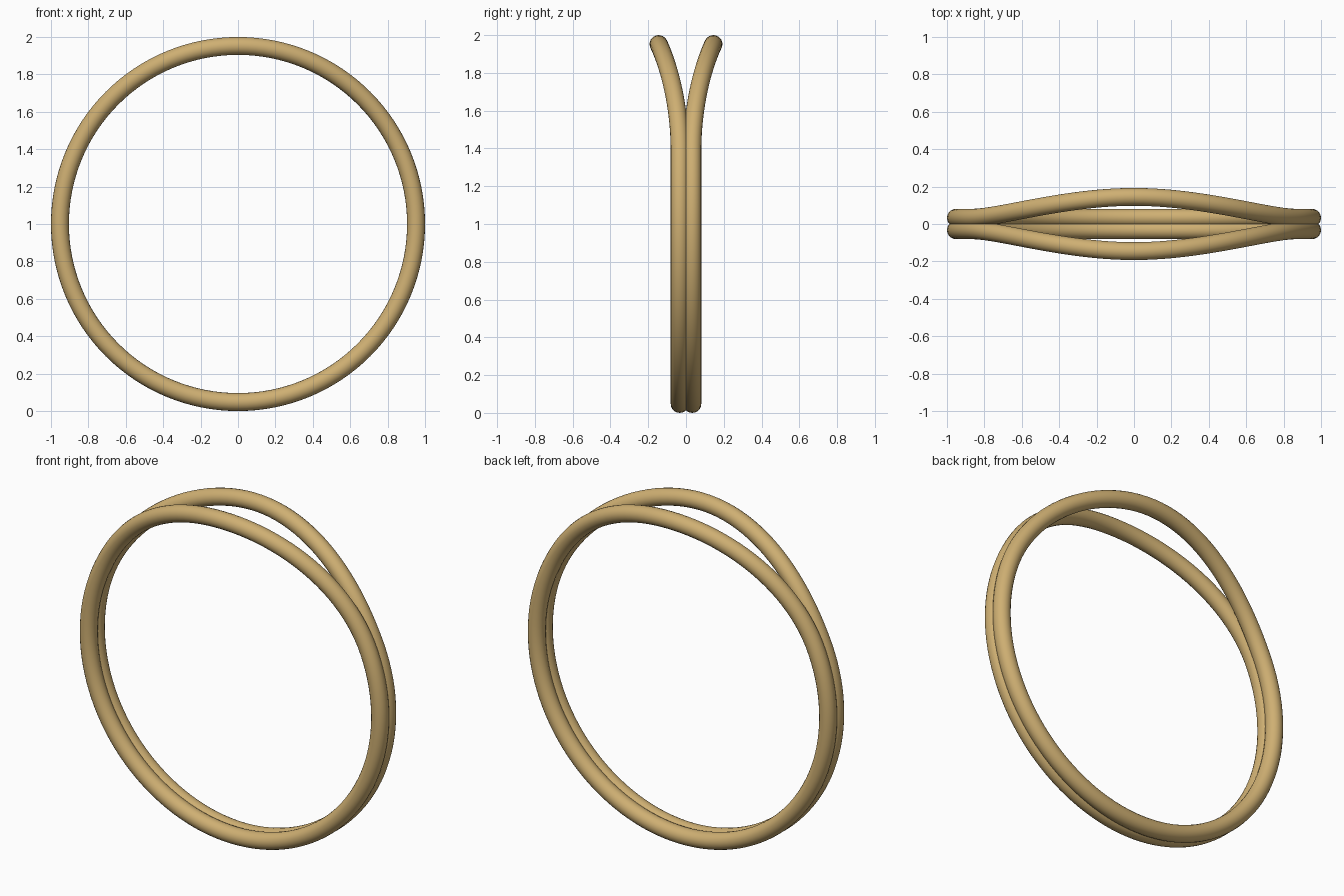
import bpy
import math

if "Cube" in bpy.data.objects:
    bpy.data.objects.remove(bpy.data.objects["Cube"])

R, TUBE = 0.952, 0.048       # ring centre-line radius and tube radius
NEAR, FAR = 0.033, 0.145     # sideways offset: joined part, split crest
STEPS = 128

gold = bpy.data.materials.new("gold")
gold.diffuse_color = (0.62, 0.43, 0.17, 1)
gold.use_nodes = True
gold.node_tree.nodes["Principled BSDF"].inputs["Base Color"].default_value = gold.diffuse_color


def spread(angle):
    # Smoothly bows outwards over the upper part of the circle
    elev = math.degrees(math.asin(max(-1, min(1, math.sin(angle)))))
    t = max(0, min(1, (elev - 24) / 66))
    return NEAR + (FAR - NEAR) * t * t * (3 - 2 * t)


def band(name, side):
    curve = bpy.data.curves.new(name, 'CURVE')
    curve.dimensions = '3D'
    curve.bevel_depth = TUBE
    curve.bevel_resolution = 8
    spline = curve.splines.new('POLY')
    spline.points.add(STEPS - 1)
    for i, p in enumerate(spline.points):
        a = 2 * math.pi * i / STEPS
        p.co = (R * math.cos(a), side * spread(a), 1 + R * math.sin(a), 1)
    spline.use_cyclic_u = True
    spline.use_smooth = True
    obj = bpy.data.objects.new(name, curve)
    bpy.context.collection.objects.link(obj)
    curve.materials.append(gold)
    # Turn the swept tube into a mesh
    bpy.ops.object.select_all(action='DESELECT')
    obj.select_set(True)
    bpy.context.view_layer.objects.active = obj
    bpy.ops.object.convert(target='MESH')
    bpy.ops.object.shade_smooth()


# Two tubes joined below, parting at the top
band("front_band", -1)
band("back_band", 1)
